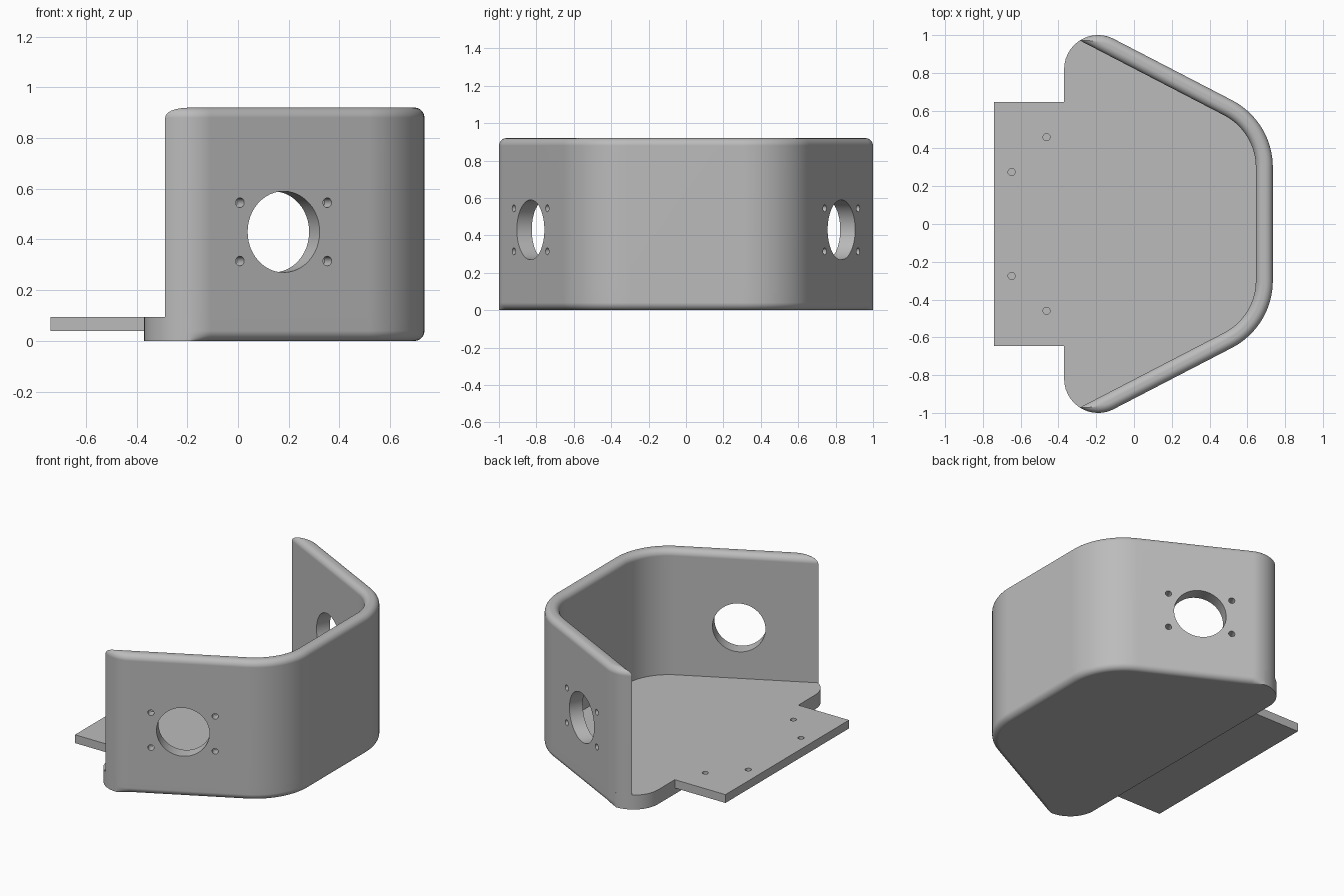
import bpy, bmesh, math
from mathutils import Matrix, Vector

cube = bpy.data.objects.get("Cube")
if cube:
    bpy.data.objects.remove(cube, do_unlink=True)

grey = bpy.data.materials.new("plain grey")
grey.use_nodes = True
COLOUR = (0.5, 0.5, 0.5, 1)
grey.diffuse_color = COLOUR
grey.node_tree.nodes["Principled BSDF"].inputs["Base Color"].default_value = COLOUR

SLANT = math.radians(62.6)            # direction the side walls face
NORMAL = Vector((math.cos(SLANT), math.sin(SLANT), 0))
REAR, REAR_R = (-0.19, 0.82), 0.18    # small rounded corner
NOSE, NOSE_R = (0.335, 0.30), 0.40    # large rounded corner
THICK, FILLET, STEPS = 0.09, 0.04, 8
FLOOR_TOP, WALL_TOP, HOLE_Z = 0.095, 0.92, 0.43


def arc(centre, radius, start, end, n):
    """Points on an arc; radius may be a function of the angle."""
    pts = []
    for i in range(n + 1):
        t = start + (end - start) * i / n
        r = radius(t) if callable(radius) else radius
        pts.append((centre[0] + r * math.cos(t), centre[1] + r * math.sin(t)))
    return pts


def mirrored(pts):
    return [(x, -y) for x, y in reversed(pts)]


def wall_outline(d):
    """Wall footprint shrunk by d on both sides."""
    tip = SLANT + math.acos((THICK + d) / (REAR_R - d))
    outer = arc(REAR, REAR_R - d, tip, SLANT, 12) + arc(NOSE, NOSE_R - d, SLANT, 0, 16)
    inner = arc(NOSE, NOSE_R - THICK + d, 0, SLANT, 16)
    return outer + mirrored(outer) + mirrored(inner) + inner


def floor_outline(d):
    """Floor footprint; the fillet fades out around the rear corners."""
    def radius(t):
        fade = (math.pi / 2 - t) / (math.pi / 2 - SLANT)
        return REAR_R - d * max(0, min(1, fade))
    half = arc(REAR, radius, math.pi, math.pi / 2, 10)
    half += arc(REAR, radius, math.pi / 2, SLANT, 6)[1:]
    half += arc(NOSE, NOSE_R - d, SLANT, 0, 16)
    return half + mirrored(half)


def add_object(name, bm):
    bmesh.ops.recalc_face_normals(bm, faces=bm.faces)
    mesh = bpy.data.meshes.new(name)
    bm.to_mesh(mesh)
    bm.free()
    obj = bpy.data.objects.new(name, mesh)
    bpy.context.collection.objects.link(obj)
    mesh.materials.append(grey)
    return obj


def stack(name, rings):
    """Skin a closed solid through outlines at rising heights."""
    bm = bmesh.new()
    loops = [[bm.verts.new((x, y, z)) for x, y in pts] for pts, z in rings]
    for low, high in zip(loops, loops[1:]):
        n = len(low)
        for i in range(n):
            j = (i + 1) % n
            bm.faces.new((low[i], low[j], high[j], high[i]))
    bm.faces.new(loops[0])
    bm.faces.new(loops[-1])
    return add_object(name, bm)


def drill(obj, holes):
    """Cut round holes given as (centre, axis, radius, depth each way)."""
    bm = bmesh.new()
    for centre, axis, radius, depth in holes:
        turn = Vector(axis).to_track_quat('Z', 'Y').to_matrix().to_4x4()
        bmesh.ops.create_cone(bm, cap_ends=True, segments=48 if radius > 0.1 else 20,
                              radius1=radius, radius2=radius, depth=2 * depth,
                              matrix=Matrix.Translation(centre) @ turn)
    cutter = add_object(obj.name + "_cutter", bm)
    cutter.hide_render = True
    mod = obj.modifiers.new("holes", 'BOOLEAN')
    mod.operation, mod.solver, mod.object = 'DIFFERENCE', 'EXACT', cutter
    bpy.context.view_layer.objects.active = obj
    bpy.ops.object.modifier_apply(modifier=mod.name)
    bpy.data.objects.remove(cutter, do_unlink=True)


# Fillet profile: inset and rise of each step
curve = [(FILLET * (1 - math.cos(t)), FILLET * math.sin(t))
         for t in (math.pi / 2 * i / STEPS for i in range(STEPS + 1))]

# Floor with rounded lower edge
floor = stack("floor", [(floor_outline(d), FILLET - h) for d, h in reversed(curve)]
              + [(floor_outline(0), FLOOR_TOP)])

# Wrapped wall with rounded rim
wall = stack("curved_wall", [(wall_outline(0), FLOOR_TOP)]
             + [(wall_outline(d), WALL_TOP - FILLET + h) for d, h in curve])

# Motor opening and four blind screw holes in each side
holes = []
for side in (1, -1):
    axis = Vector((NORMAL.x, side * NORMAL.y, 0))
    along = Vector((NORMAL.y, -side * NORMAL.x, 0))
    centre = Vector((0.18, side * 0.831, HOLE_Z))
    holes.append((centre, axis, 0.16, 0.2))
    for u in (-0.194, 0.194):
        for v in (-0.115, 0.115):
            holes.append((centre + along * u + Vector((0, 0, v)), axis, 0.019, 0.06))
drill(wall, holes)

# Rear mounting tab with blind screw holes
tab_outline = [(-0.74, -0.645), (-0.37, -0.645), (-0.37, 0.645), (-0.74, 0.645)]
tab = stack("mounting_tab", [(tab_outline, 0.04), (tab_outline, FLOOR_TOP)])
drill(tab, [((x, s * y, FLOOR_TOP), (0, 0, 1), 0.019, 0.04)
            for x, y in ((-0.648, 0.275), (-0.463, 0.46)) for s in (1, -1)])

# Smooth curves, crisp edges
for obj in (floor, wall, tab):
    bpy.ops.object.select_all(action='DESELECT')
    obj.select_set(True)
    bpy.context.view_layer.objects.active = obj
    bpy.ops.object.shade_smooth_by_angle(angle=math.radians(30))
    obj.modifiers.new("even_shading", 'WEIGHTED_NORMAL').keep_sharp = True
